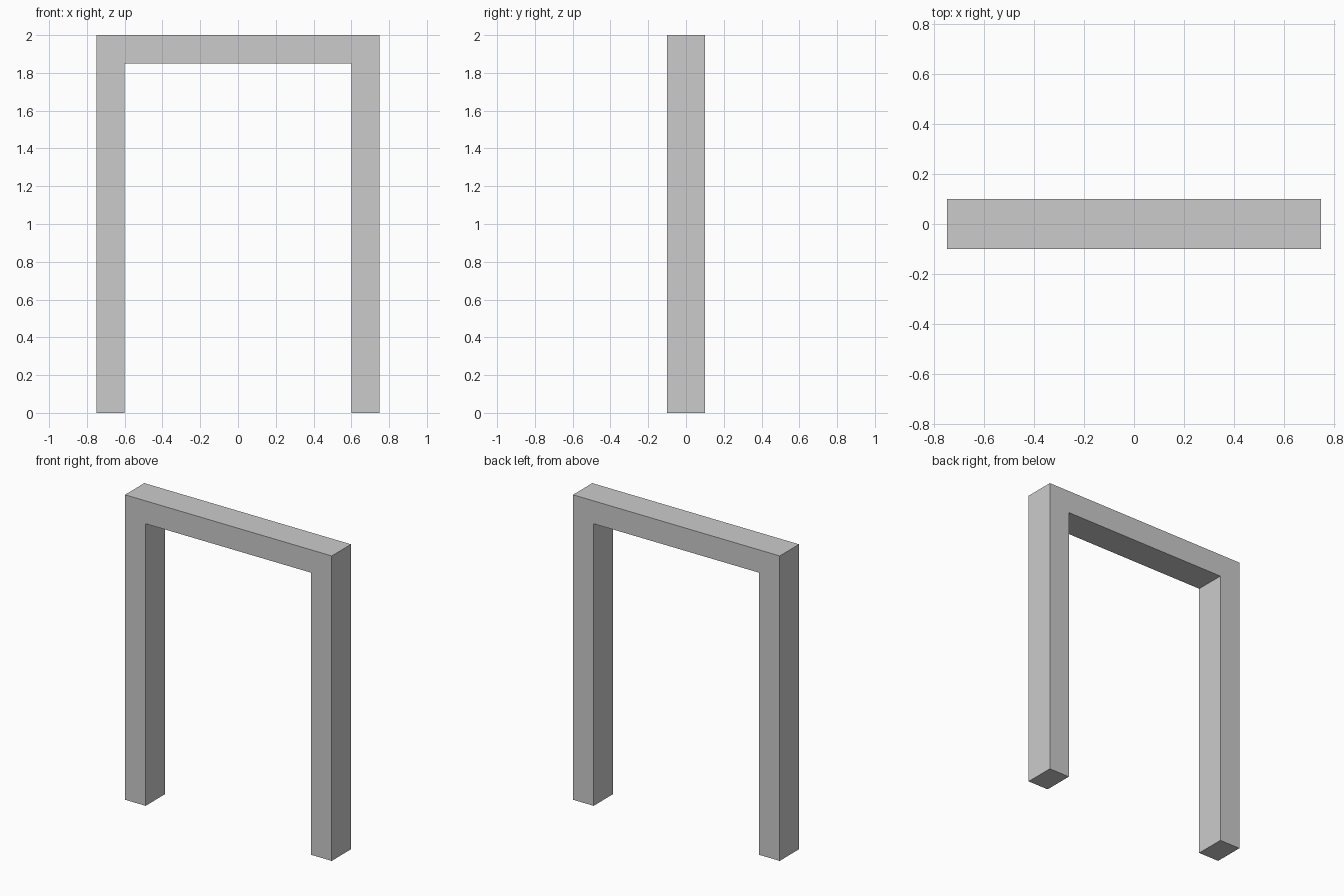
import bpy
import bmesh

if "Cube" in bpy.data.objects:
    bpy.data.objects.remove(bpy.data.objects["Cube"])

HALF_WIDTH, HEIGHT, DEPTH, BEAM = 0.75, 2.0, 0.20, 0.15

# Door frame outline in the xz plane: outer edge, then the opening
inner = HALF_WIDTH - BEAM
profile = [(-HALF_WIDTH, 0), (-inner, 0), (-inner, HEIGHT - BEAM),
           (inner, HEIGHT - BEAM), (inner, 0), (HALF_WIDTH, 0),
           (HALF_WIDTH, HEIGHT), (-HALF_WIDTH, HEIGHT)]

# Extrude the outline through the depth of the frame
bm = bmesh.new()
face = bm.faces.new([bm.verts.new((x, -DEPTH / 2, z)) for x, z in profile])
result = bmesh.ops.extrude_face_region(bm, geom=[face], use_keep_orig=True)
moved = [v for v in result["geom"] if isinstance(v, bmesh.types.BMVert)]
bmesh.ops.translate(bm, verts=moved, vec=(0, DEPTH, 0))
bmesh.ops.recalc_face_normals(bm, faces=bm.faces)

mesh = bpy.data.meshes.new("door_frame")
bm.to_mesh(mesh)
bm.free()
bpy.context.collection.objects.link(bpy.data.objects.new("door_frame", mesh))
